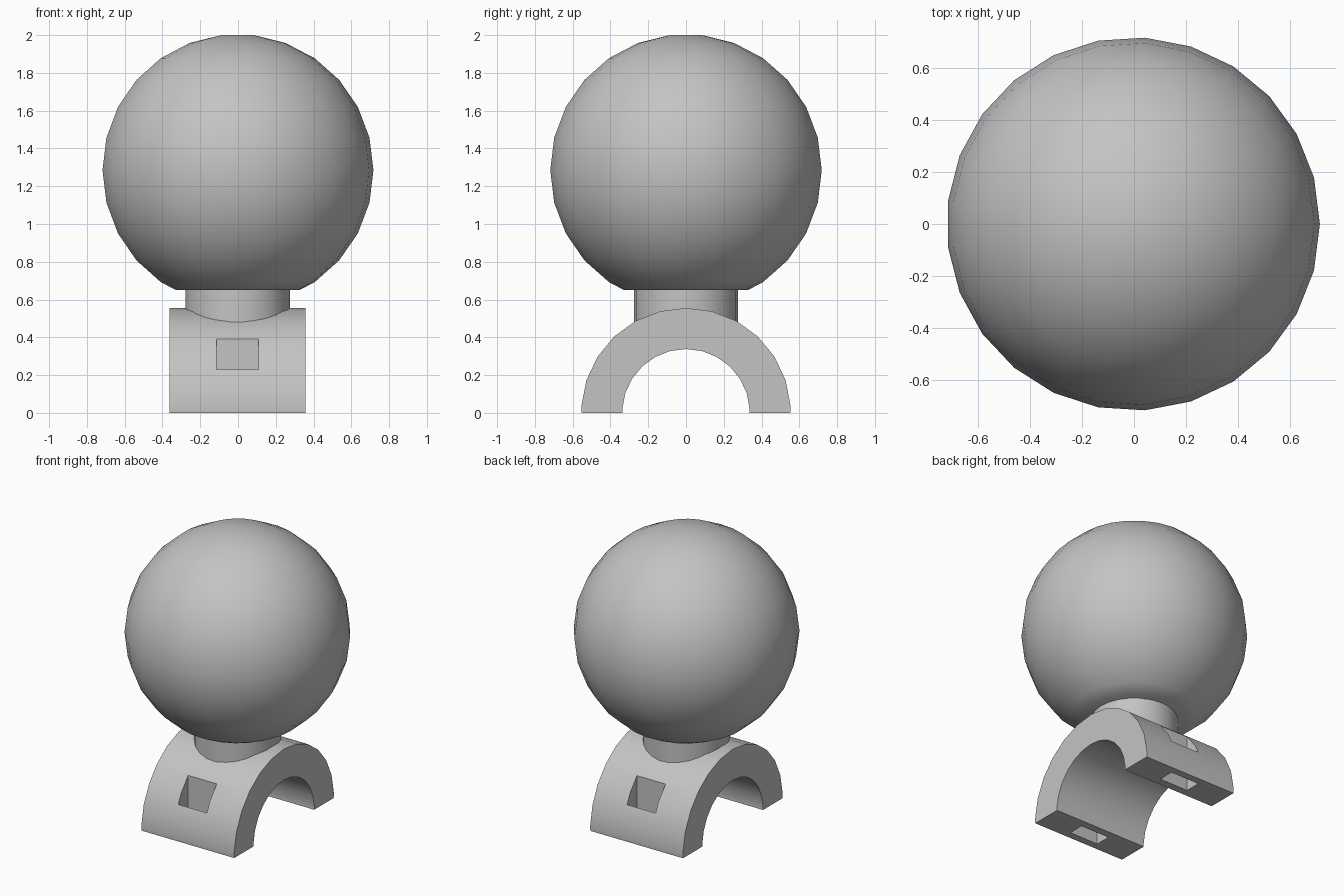
import bpy, bmesh, math

cube = bpy.data.objects.get("Cube")
if cube:
    bpy.data.objects.remove(cube, do_unlink=True)

SIDES = 25          # sides of every round part
CX = -0.003         # shift that centres the odd-sided shapes
OUTER, INNER, HALF_W = 0.555, 0.338, 0.36   # saddle
NECK_R, CUT_Z = 0.277, 0.65
BALL_R, BALL_Z = 0.72, 1.285

grey = bpy.data.materials.new("plain grey")
grey.use_nodes = True
grey.diffuse_color = (0.55, 0.55, 0.55, 1)
grey.node_tree.nodes["Principled BSDF"].inputs["Base Color"].default_value = (0.55, 0.55, 0.55, 1)


def add_object(name, bm):
    bmesh.ops.recalc_face_normals(bm, faces=bm.faces)
    mesh = bpy.data.meshes.new(name)
    bm.to_mesh(mesh)
    bm.free()
    mesh.materials.append(grey)
    obj = bpy.data.objects.new(name, mesh)
    bpy.context.collection.objects.link(obj)
    return obj


def smooth(obj):
    bpy.ops.object.select_all(action="DESELECT")
    obj.select_set(True)
    bpy.context.view_layer.objects.active = obj
    bpy.ops.object.shade_smooth_by_angle(angle=math.radians(30))


def ring(bm, r, height):
    """Ring of vertices about z; height is a function of y."""
    verts = []
    for i in range(SIDES):
        a = math.tau * i / SIDES
        y = r * math.sin(a)
        verts.append(bm.verts.new((CX + r * math.cos(a), y, height(y))))
    return verts


def bridge(bm, low, high):
    for i in range(len(low)):
        j = (i + 1) % len(low)
        bm.faces.new((low[i], low[j], high[j], high[i]))


# Ball with a flat top facet and a flat cut underneath
bm = bmesh.new()
ROWS = 13
rings = []
for row in range(ROWS):
    p = math.pi * (row + 0.5) / ROWS
    z = BALL_Z + BALL_R * math.cos(p)
    rings.append(ring(bm, BALL_R * math.sin(p), lambda y, z=z: z))
for upper, lower in zip(rings, rings[1:]):
    bridge(bm, lower, upper)
bm.faces.new(rings[0])
bm.faces.new(rings[-1])
bmesh.ops.bisect_plane(bm, geom=bm.verts[:] + bm.edges[:] + bm.faces[:],
                       plane_co=(0, 0, CUT_Z), plane_no=(0, 0, -1), clear_outer=True)
bmesh.ops.holes_fill(bm, edges=[e for e in bm.edges if e.is_boundary], sides=0)
smooth(add_object("ball", bm))

# Neck, its foot following the curve of the saddle
bm = bmesh.new()
foot = ring(bm, NECK_R, lambda y: math.sqrt(OUTER ** 2 - y ** 2) - 0.012)
head = ring(bm, NECK_R, lambda y: CUT_Z)
bridge(bm, foot, head)
smooth(add_object("neck", bm))


# Saddle: half ring running along x, standing on its two cut ends
def half_arc(r):
    pts = [(r * math.sin(a), r * math.cos(a))
           for a in (math.tau * k / SIDES for k in range(-6, 7))]
    edge = r * math.cos(math.pi / SIDES) / math.cos(math.radians(3.6) - math.pi / SIDES)
    return [(-edge, 0)] + pts + [(edge, 0)]


bm = bmesh.new()
profile = half_arc(OUTER) + half_arc(INNER)[::-1]
face = bm.faces.new([bm.verts.new((CX - HALF_W, y, z)) for y, z in profile])
out = bmesh.ops.extrude_face_region(bm, geom=[face])
bmesh.ops.translate(bm, vec=(2 * HALF_W, 0, 0),
                    verts=[g for g in out["geom"] if isinstance(g, bmesh.types.BMVert)])
saddle = add_object("saddle", bm)

# Upright strap slots through both legs
bm = bmesh.new()
for side in (-1, 1):
    box = bmesh.ops.create_cube(bm, size=1)["verts"]
    bmesh.ops.scale(bm, vec=(0.222, 0.11, 1), verts=box)
    bmesh.ops.translate(bm, vec=(CX, side * 0.445, 0.3), verts=box)
cutter = add_object("slot_cutter", bm)
cutter.hide_render = True

mod = saddle.modifiers.new("slots", "BOOLEAN")
mod.operation = "DIFFERENCE"
mod.solver = "EXACT"
mod.object = cutter
bpy.context.view_layer.objects.active = saddle
bpy.ops.object.modifier_apply(modifier=mod.name)
bpy.data.objects.remove(cutter, do_unlink=True)
smooth(saddle)
